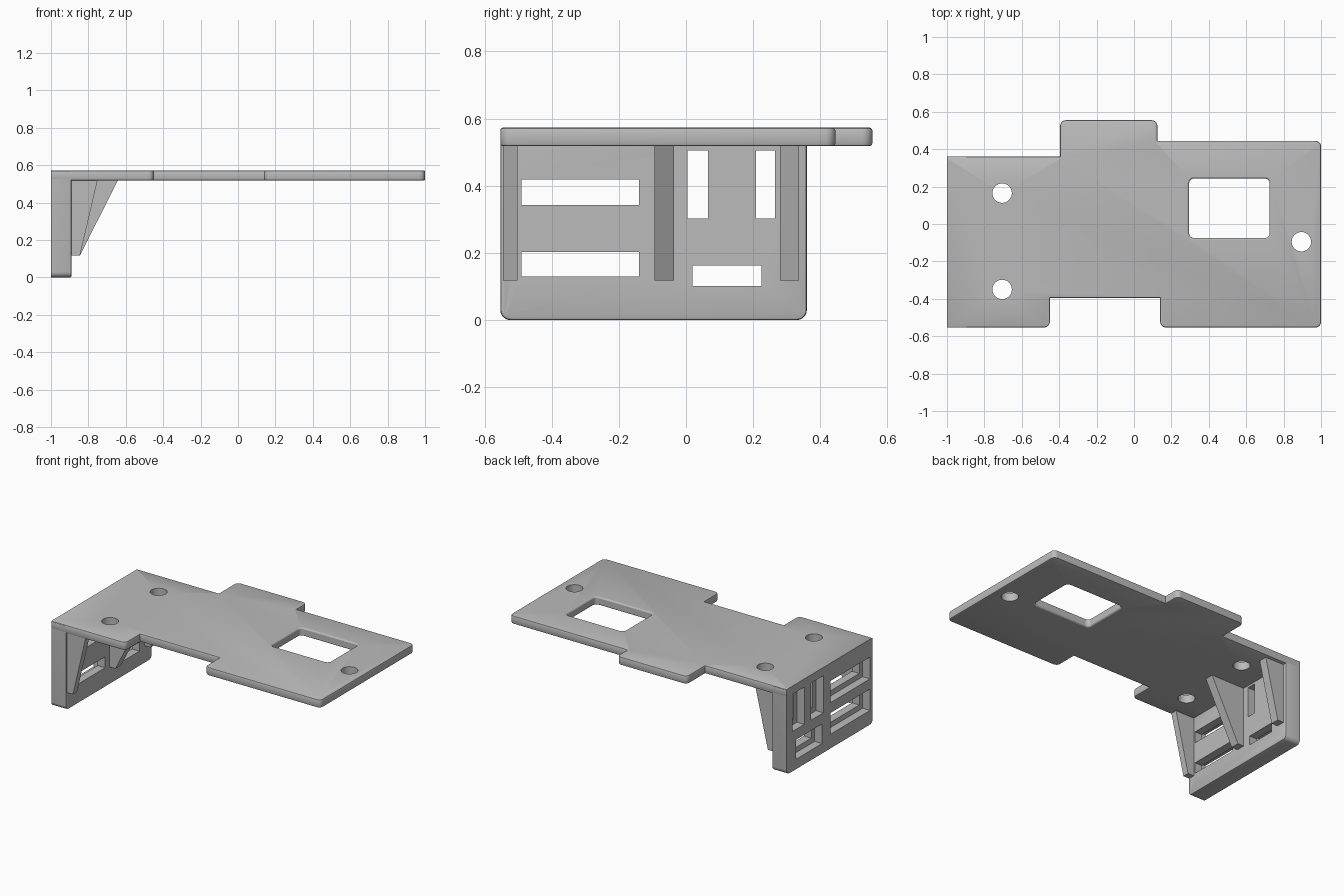
import bpy, bmesh, math
from mathutils import Vector

if "Cube" in bpy.data.objects:
    bpy.data.objects.remove(bpy.data.objects["Cube"])

grey = bpy.data.materials.new("plain_grey")
grey.use_nodes = True
grey.diffuse_color = (0.5, 0.5, 0.5, 1)
grey.node_tree.nodes["Principled BSDF"].inputs["Base Color"].default_value = (0.5, 0.5, 0.5, 1)

TOP, UNDER = 0.573, 0.518
WALL_IN = -0.89
BACK, FRONT = 0.36, -0.553


def rounded(corners, steps=6):
    """Outline from right-angled corners (x, y, radius)."""
    pts = []
    for i, (x, y, r) in enumerate(corners):
        p = Vector((x, y))
        if r == 0:
            pts.append(p)
            continue
        a = (Vector(corners[i - 1][:2]) - p).normalized()
        b = (Vector(corners[(i + 1) % len(corners)][:2]) - p).normalized()
        for k in range(steps + 1):
            t = math.pi / 2 * k / steps
            pts.append(p + r * (a + b) - r * (b * math.cos(t) + a * math.sin(t)))
    return pts


def rect(x0, x1, y0, y1, r=0):
    return rounded([(x0, y0, r), (x1, y0, r), (x1, y1, r), (x0, y1, r)])


def loft(name, rings, place, soften=None, width=0.008):
    """Skin a list of (outline, level) rings; place maps (u, v, level) to xyz."""
    bm = bmesh.new()
    loops = [[bm.verts.new(place(p[0], p[1], lv)) for p in pts] for pts, lv in rings]
    for low, high in zip(loops, loops[1:]):
        for i in range(len(low)):
            bm.faces.new((low[i - 1], low[i], high[i], high[i - 1]))
    bm.faces.new(loops[0])
    bm.faces.new(loops[-1])
    bmesh.ops.recalc_face_normals(bm, faces=bm.faces)
    if soften:
        edges = [e for e in bm.edges if soften(*(v.co for v in e.verts))]
        bmesh.ops.bevel(bm, geom=edges, offset=width, segments=2, profile=0.5, affect='EDGES')
    mesh = bpy.data.meshes.new(name)
    bm.to_mesh(mesh)
    bm.free()
    mesh.materials.append(grey)
    ob = bpy.data.objects.new(name, mesh)
    bpy.context.collection.objects.link(ob)
    return ob


def flat(u, v, w):       # outline seen from above
    return (u, v, w)


def upright(u, v, w):    # outline in the y-z plane
    return (w, u, v)


def sideways(u, v, w):   # outline in the x-z plane
    return (u, w, v)


def cut(target, cutter):
    cutter.hide_render = True
    cutter.hide_viewport = True
    cutter.display_type = 'WIRE'
    mod = target.modifiers.new(cutter.name, 'BOOLEAN')
    mod.operation = 'DIFFERENCE'
    mod.solver = 'EXACT'
    mod.object = cutter


# Top plate with tab, notch and softened rim
R = 0.03
outline = rounded([
    (-1, FRONT, 0), (-0.45, FRONT, R), (-0.45, -0.395, 0), (0.14, -0.395, 0),
    (0.14, FRONT, R), (1, FRONT, R), (1, 0.445, R), (0.125, 0.445, 0),
    (0.125, 0.555, R), (-0.395, 0.555, R), (-0.395, BACK, 0), (-1, BACK, 0)])
plate = loft("top_plate", [(outline, UNDER), (outline, TOP)], flat,
             lambda a, b: abs(a.z - b.z) < 1e-4 and max(a.x, b.x) > -0.99)

# Window with flared rims
window = [(rect(0.295 - g, 0.725 + g, -0.075 - g, 0.243 + g, 0.025 + g), z)
          for z, g in ((UNDER - 0.01, 0.01), (UNDER, 0.008), (UNDER + 0.003, 0.003),
                       (UNDER + 0.008, 0), (TOP - 0.008, 0), (TOP - 0.003, 0.003),
                       (TOP, 0.008), (TOP + 0.01, 0.01))]
cut(plate, loft("window_cutter", window, flat))

# Screw holes
for i, (x, y) in enumerate([(-0.705, 0.165), (-0.705, -0.35), (0.895, -0.095)]):
    ring = [(x + 0.052 * math.cos(t * math.tau / 32), y + 0.052 * math.sin(t * math.tau / 32))
            for t in range(32)]
    cut(plate, loft(f"hole_cutter_{i}", [(ring, 0.4), (ring, 0.7)], flat))

# End wall, softened along its inner rim
side = rounded([(FRONT, 0, R), (BACK, 0, R), (BACK, TOP - 0.004, 0), (FRONT, TOP - 0.004, 0)])
wall = loft("end_wall", [(side, -1), (side, WALL_IN)], upright,
            lambda a, b: min(a.x, b.x) > WALL_IN - 0.001 and min(a.z, b.z) < 0.5)

# Slots, each with a wider recess on the outside
slots = [(-0.49, -0.14, 0.342, 0.418), (-0.49, -0.14, 0.13, 0.203), (0.005, 0.065, 0.303, 0.505),
         (0.208, 0.265, 0.303, 0.505), (0.02, 0.225, 0.102, 0.163)]
m = 0.035
for i, (y0, y1, z0, z1) in enumerate(slots):
    hole = rect(y0, y1, z0, z1)
    recess = rect(y0 - m, y1 + m, z0 - m, min(z1 + m, UNDER))
    cut(wall, loft(f"slot_cutter_{i}", [(hole, -1.1), (hole, -0.8)], upright))
    cut(wall, loft(f"recess_cutter_{i}", [(recess, -1.1), (recess, -0.945)], upright))

# Tapered ribs bracing the wall to the plate
for name, reach, y0, y1 in (("front_rib", -0.75, -0.545, -0.502),
                            ("middle_rib", -0.64, -0.094, -0.035),
                            ("back_rib", -0.75, 0.28, 0.337)):
    tri = [(WALL_IN - 0.01, 0.118), (-0.845, 0.118), (reach, UNDER + 0.005), (WALL_IN - 0.01, UNDER + 0.005)]
    loft(name, [(tri, y0), (tri, y1)], sideways)

# Smooth the rounded corners, keep the edges crisp
bpy.ops.object.select_all(action='DESELECT')
for ob in (plate, wall):
    ob.select_set(True)
bpy.context.view_layer.objects.active = plate
bpy.ops.object.shade_smooth_by_angle(angle=math.radians(30))
